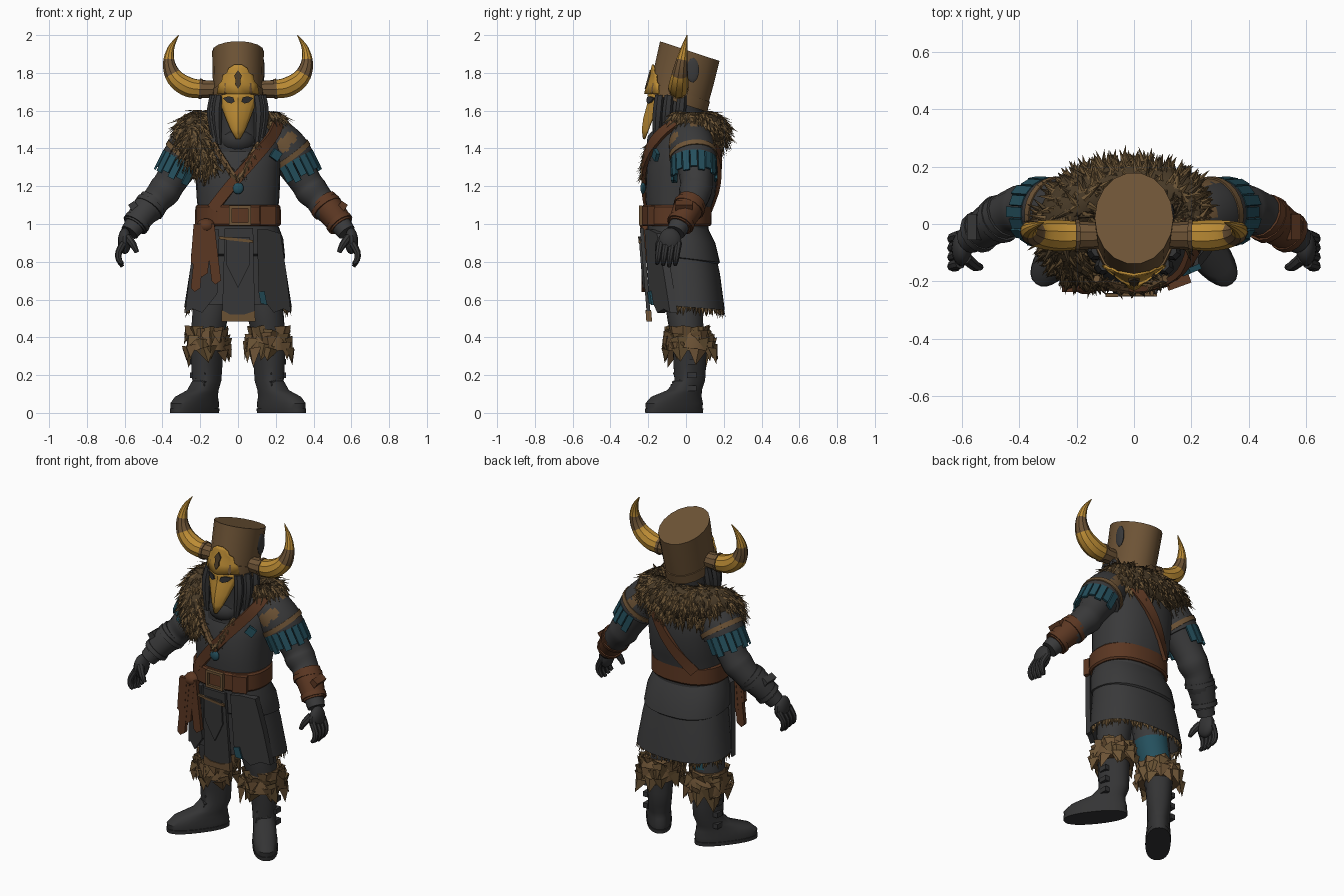
import bpy, bmesh, math, random
from mathutils import Vector, Matrix, Euler

random.seed(7)
cube = bpy.data.objects.get("Cube")
if cube:
    bpy.data.objects.remove(cube)


def material(name, *rgb):
    m = bpy.data.materials.new(name)
    m.use_nodes = True
    m.diffuse_color = (*rgb, 1)
    m.node_tree.nodes["Principled BSDF"].inputs["Base Color"].default_value = (*rgb, 1)
    return m


CLOTH = material("charcoal cloth", .042, .042, .043)
BOOT = material("black leather", .034, .034, .035)
HAT = material("hat brown", .155, .088, .037)
GOLD = material("gold", .5, .26, .035)
LEATHER = material("red brown leather", .105, .038, .016)
TEAL = material("teal cloth", .018, .08, .11)
FUR = material("light fur", .15, .09, .036)
FURDARK = material("dark fur", .065, .042, .02)


def build(name, verts, faces, mats, rule=None, smooth=True):
    me = bpy.data.meshes.new(name)
    me.from_pydata([tuple(v) for v in verts], [], faces)
    for m in mats if isinstance(mats, (list, tuple)) else [mats]:
        me.materials.append(m)
    for p in me.polygons:
        p.material_index = rule(p) if rule else 0
    bm = bmesh.new()
    bm.from_mesh(me)
    bmesh.ops.recalc_face_normals(bm, faces=bm.faces)
    bm.to_mesh(me)
    bm.free()
    ob = bpy.data.objects.new(name, me)
    bpy.context.collection.objects.link(ob)
    if smooth:
        bpy.ops.object.select_all(action='DESELECT')
        ob.select_set(True)
        bpy.context.view_layer.objects.active = ob
        bpy.ops.object.shade_smooth_by_angle(angle=math.radians(35))
    return ob


def skin(name, rings, mats, closed=True, cap=True, **kw):
    """Bridge equal rings of points."""
    n = len(rings[0])
    faces = [(i*n+j, i*n+(j+1) % n, (i+1)*n+(j+1) % n, (i+1)*n+j)
             for i in range(len(rings)-1) for j in range(n if closed else n-1)]
    if closed and cap:
        faces += [tuple(range(n)), tuple(range((len(rings)-1)*n, len(rings)*n))]
    return build(name, [v for r in rings for v in r], faces, mats, **kw)


def loft(name, rings, mats, cx=0, n=28, power=.85, tilt=0, turn=0, **kw):
    """Stack of level ovals: (z, centre y, half width, half depth)."""
    out, pivot = [], Vector((cx, .02, 0))
    for z, cy, rx, ry in rings:
        ring = []
        for k in range(n):
            c, s = math.cos(k*math.tau/n), math.sin(k*math.tau/n)
            x, y = (math.copysign(abs(q)**power, q) for q in (c, s))
            v = Vector((cx + x*rx, cy + y*ry, z - tilt*y*ry))
            ring.append(Matrix.Rotation(turn, 3, 'Z') @ (v - pivot) + pivot)
        out.append(ring)
    return skin(name, out, mats, **kw)


def spline(ctrl, steps):
    p = [Vector(c) for c in ctrl]
    out = []
    for i in range(len(p)-1):
        a, b, c, d = p[max(i-1, 0)], p[i], p[i+1], p[min(i+2, len(p)-1)]
        for k in range(steps):
            t = k/steps
            out.append(b + (c-a)*(t/2) + (a*2-b*5+c*4-d)*(t*t/2) + (b*3-a-c*3+d)*(t**3/2))
    return out + [p[-1]]


def tube(name, ctrl, mats, side=1, n=14, steps=4, **kw):
    """Sweep a circle along (x, y, z, radius) points."""
    pts = spline([(x*side, y, z, r) for x, y, z, r in ctrl], steps)
    u, rings = Vector((.1, 1, .05)), []
    for i, q in enumerate(pts):
        t = (pts[min(i+1, len(pts)-1)] - pts[max(i-1, 0)]).to_3d().normalized()
        u = (u - t*u.dot(t)).normalized()
        w = t.cross(u)
        rings.append([q.to_3d() + (u*math.cos(a) + w*math.sin(a))*q.w
                      for a in (k*math.tau/n for k in range(n))])
    return skin(name, rings, mats, **kw)


def tufts(name, base, length, width, per=2, out=.5, down=.7, mats=(FUR, FUR, FURDARK), keep=None):
    """Cover the faces of a base object with pointed locks."""
    verts, faces = [], []
    for p in base.data.polygons:
        if len(p.vertices) > 4 or (keep and not keep(p)):
            continue
        corners = [base.data.vertices[i].co for i in p.vertices]
        for _ in range(per):
            a, b = random.random(), random.random()
            c = corners[0].lerp(corners[1], a).lerp(corners[3].lerp(corners[2], a), b)
            d = p.normal*out + Vector((0, 0, -down)) + Vector([random.uniform(-.25, .25) for _ in 'xyz'])
            d.normalize()
            s = d.cross(p.normal).normalized()*width
            k = len(verts)
            verts += [c-s, c+s, c+p.normal*width*.7, c+d*length*random.uniform(.7, 1.2)]
            faces += [(k, k+2, k+3), (k+2, k+1, k+3), (k+1, k, k+3)]
    colours = [random.randrange(len(mats)) for _ in range(len(verts)//4)]
    return build(name, verts, faces, mats, rule=lambda p: colours[p.index//3], smooth=False)


def boxes(name, frames, mat):
    verts, faces = [], []
    quads = ((0, 1, 3, 2), (4, 6, 7, 5), (0, 4, 5, 1), (2, 3, 7, 6), (0, 2, 6, 4), (1, 5, 7, 3))
    for f in frames:
        k = len(verts)
        verts += [f @ Vector((x, y, z)) for x in (-.5, .5) for y in (-.5, .5) for z in (-.5, .5)]
        faces += [tuple(k+i for i in q) for q in quads]
    return build(name, verts, faces, mat, smooth=False)


def at(loc, size, rot=(0, 0, 0)):
    return Matrix.LocRotScale(Vector(loc), Euler(rot), Vector(size))


def ball(name, loc, size, mat):
    rings = [[Vector(loc) + Vector((math.cos(a)*math.sin(h)*size[0], math.sin(a)*math.sin(h)*size[1],
              math.cos(h)*size[2])) for a in (k*math.tau/14 for k in range(14))]
             for h in (math.pi*(.03+.94*i/8) for i in range(9))]
    return skin(name, rings, mat)


def plate(name, outline, y, depth, mat, lean=0, bend=0):
    """Upright flat shape from an (x, z) outline, leaning and wrapping backwards."""
    rings = [[(x, y+o+lean*z+bend*x*x, z) for x, z in outline] for o in (0, depth)]
    return skin(name, rings, mat, smooth=False)


def ribbon(name, ctrl, width, mat):
    pts, rings = spline(ctrl, 4), []
    for i, q in enumerate(pts):
        t = (pts[min(i+1, len(pts)-1)] - pts[max(i-1, 0)]).normalized()
        out = Vector((q.x*.7, q.y, max(0, q.z-1.45)*2)).normalized()
        s = t.cross(out).normalized()*width/2
        rings.append([q-s, q+s, q+s+out*.02, q-s+out*.02])
    return skin(name, rings, mat)


# Coat, hem and skirt
loft("coat_body", [(.95, -.04, .21, .16), (1.05, -.045, .21, .165), (1.15, -.03, .22, .185),
     (1.3, -.02, .225, .19), (1.42, 0, .235, .165), (1.5, .01, .19, .13), (1.57, 0, .1, .09)], CLOTH)
loft("coat_hem", [(1, -.045, .21, .16), (.92, -.025, .24, .18), (.82, -.012, .25, .192),
     (.81, -.01, .235, .18)], CLOTH, tilt=.12)
loft("skirt", [(.95, -.03, .22, .165), (.75, 0, .255, .18), (.56, .015, .285, .19),
             (.57, .015, .27, .175), (.75, 0, .2, .14)], CLOTH, n=40, tilt=.08)
lining = loft("skirt_lining", [(.59, .015, .272, .176), (.56, .015, .274, .178)], CLOTH, n=40, cap=False, tilt=.08)
tufts("skirt_fringe", lining, .05, .012, per=5, out=.05, down=1, keep=lambda p: p.center.y > -.04)

# Front tabard with trim, flap and small patches
plate("tabard", [(-.085, .49), (.09, .49), (.08, .98), (-.07, .98)], -.166, .02, CLOTH, -.08)
plate("tabard_trim", [(-.087, .485), (.092, .485), (.09, .54), (.03, .52), (-.04, .52), (-.087, .545)], -.171, .03, HAT, -.08)
plate("tabard_flap", [(0, .66), (.06, .78), (.06, .93), (-.06, .93), (-.06, .78)], -.176, .012, CLOTH, -.08)
plate("flap_trim", [(-.1, .92), (.08, .9), (.08, .915), (-.1, .935)], -.179, .012, HAT, -.08)
for s in (1, -1):
    plate("front_panel", [(s*.1, .97), (s*.16, .97), (s*.225, .95), (s*.255, .75), (s*.28, .53), (s*.24, .55),
          (s*.19, .53), (s*.11, .63)], -.178, .04, CLOTH, -.06, 1.6)
plate("teal_patch", [(.11, .64), (.14, .645), (.155, .57), (.12, .58)], -.185, .009, TEAL, -.06, 1.6)

# Belt, buckle, pouch and hanging straps
loft("belt", [(.99, -.05, .22, .178), (1, -.05, .228, .186), (1.09, -.05, .226, .184), (1.1, -.05, .218, .176)], LEATHER)
boxes("buckle", [at((x, -.24, 1.045), (.015, .02, .1)) for x in (-.04, .06)] +
      [at((.01, -.24, z), (.11, .02, .015)) for z in (1, 1.09)], HAT)
boxes("belt_pouch", [at((.15, -.19, 1.045), (.085, .06, .1), (0, 0, .35))], LEATHER)
for x, low, lean in ((-.16, .74, -.03), (-.19, .66, -.04), (-.15, .7, .03), (-.21, .8, -.02)):
    plate("hanging_strap", [(x-.025, 1), (x+.025, 1), (x+lean+.03, low), (x+lean, low-.02), (x+lean-.02, low)],
          -.225+x*.06, .025, LEATHER)
ball("hip_knot", (-.17, -.2, .99), (.05, .045, .04), LEATHER)

# Shoulder strap across front and back
ribbon("shoulder_strap", [(-.13, -.19, 1.08), (-.04, -.212, 1.2), (.06, -.21, 1.32), (.15, -.165, 1.43),
       (.2, -.08, 1.51), (.19, .02, 1.555), (.15, .12, 1.48), (.06, .165, 1.35), (-.03, .16, 1.22), (-.13, .105, 1.08)],
       .06, LEATHER)

# Limbs and their trimmings, on both sides
spots = [Vector(c) for c in ((.24, -.08, 1.42), (.275, -.05, 1.45), (.25, .04, 1.51), (.23, .14, 1.45), (.27, .13, 1.4))]
for s in (1, -1):
    side = "left" if s > 0 else "right"
    patched = lambda p: int(s < 0 and p.center.y > -.02 and p.center.x > -.17 and .46 < p.center.z < .62)
    tube(side + "_trouser_leg", [(.11, 0, .85, .1), (.135, -.01, .6, .1), (.16, .005, .42, .088), (.165, .02, .28, .07)],
         (CLOTH, TEAL), s, rule=patched)
    cuff = loft(side + "_cuff", [(.455, .01, .085, .09), (.43, .015, .092, .1), (.38, .02, .105, .115), (.33, .02, .108, .118)],
                HAT, cx=s*.165, n=12)
    tufts(side + "_cuff_scales", cuff, .09, .05, per=1, out=.22, down=1, mats=(HAT, FUR))
    loft(side + "_boot", [(.02, -.085, .068, .178), (.05, -.085, .07, .182), (.085, -.07, .065, .158), (.12, -.015, .064, .1),
         (.17, .02, .066, .084), (.25, .02, .072, .088), (.38, .02, .08, .09)], BOOT, cx=s*.165, turn=s*.66)
    loft(side + "_sole", [(0, -.085, .07, .182), (.022, -.085, .072, .184)], BOOT, cx=s*.165, turn=s*.66)
    boxes(side + "_boot_laces", [at((s*.2, -.055+.006*k, .14+.03*k), (.07, .015, .009), (0, s*.25*(-1)**k, s*.62))
          for k in range(6)], CLOTH)
    boxes(side + "_boot_buckles", [at((s*.24, .03, z), (.03, .05, .03)) for z in (.13, .2, .27)], BOOT)

    # Sleeve, shoulder pad, trim and fringe
    tube(side + "_sleeve", [(.17, .02, 1.44, .11), (.28, .045, 1.34, .1), (.36, .055, 1.22, .085), (.39, .05, 1.175, .088),
         (.43, .04, 1.13, .077), (.46, .02, 1.09, .077), (.51, -.01, 1.04, .064), (.575, -.055, .955, .05)], CLOTH, s, steps=3)
    painted = lambda p: int(s > 0 and any((p.center - c).length < .038 for c in spots))
    tube(side + "_shoulder_pad", [(.14, .02, 1.46, .095), (.2, .025, 1.44, .115), (.255, .035, 1.385, .122), (.29, .04, 1.33, .12)],
         (CLOTH, HAT), s, n=40, steps=8, rule=painted)
    tube(side + "_pad_trim", [(.264, .037, 1.372, .128), (.28, .04, 1.35, .127)], HAT, s, n=24, steps=1)
    d = Vector((s*.45, .03, -.89)).normalized()
    u = d.cross(Vector((0, 1, 0))).normalized()
    strips = []
    for k in range(18):
        a = k*math.tau/18
        r = u*math.cos(a) + d.cross(u)*math.sin(a)
        if r.x*s > -.45:
            rot = Matrix((d.cross(r), d, r)).transposed().to_quaternion()
            size = .095 + .02*(k % 2)
            strips.append(Matrix.LocRotScale(Vector((s*.29, .04, 1.33)) + r*.116 + d*size*.4, rot, Vector((.036, size, .012))))
    boxes(side + "_teal_fringe", strips, TEAL)

    # Bracer and glove
    hide = LEATHER if s > 0 else CLOTH
    tube(side + "_bracer", [(.45, .03, 1.115, .08), (.49, .005, 1.07, .077), (.55, -.035, .99, .064)], hide, s)
    for x, y, z, r in ((.46, .022, 1.1, .086), (.53, -.022, 1.015, .074)):
        tube(side + "_bracer_band", [(x, y, z, r), (x+.014, y-.01, z-.019, r)], hide, s, steps=1)
    boxes(side + "_bracer_plate", [at((s*.54, -.01, 1.075), (.04, .09, .09), (0, s*.6, 0))], hide)
    ball(side + "_palm", (s*.6, -.085, .91), (.036, .062, .07), BOOT)
    for k in range(4):
        y = -.04 - .032*k
        tube(side + "_finger", [(.605, y, .9, .02), (.632, y-.008, .85, .018), (.63, y-.014, .81, .016),
             (.612, y-.018, .775+.008*abs(k-1), .01)], BOOT, s, n=8, steps=2)
    tube(side + "_thumb", [(.585, -.12, .93, .022), (.555, -.145, .89, .019), (.535, -.15, .85, .012)], BOOT, s, n=8, steps=2)

    # Horn with bands, and hair braids
    horn = [(.1, -.04, 1.715, .045), (.2, -.04, 1.715, .05), (.27, -.04, 1.728, .054), (.335, -.035, 1.775, .047),
            (.365, -.025, 1.85, .033), (.355, -.01, 1.93, .018), (.315, .005, 2, .002)]
    band = lambda p: int(p.index//10 < 4 or 13 <= p.index//10 < 17)
    tube(side + "_horn", horn, (GOLD, HAT), s, n=10, rule=band)
    tube(side + "_horn_socket", [(.19, -.04, 1.715, .055), (.205, -.04, 1.716, .056)], HAT, s, n=10, steps=1)
    for x, y, low in ((.1, -.14, 1.42), (.125, -.09, 1.45), (.125, -.02, 1.5)):
        tube(side + "_braid", [(x, y, 1.68, .025), (x+.012, y-.01, 1.58, .028), (x, y-.02, low, .014)], BOOT, s, n=7)

# Head, hood and scarf
loft("hood", [(1.38, -.06, .14, .13), (1.46, -.05, .13, .13), (1.56, -.045, .12, .13), (1.68, -.04, .122, .135)], BOOT)
ball("scarf", (0, -.12, 1.44), (.1, .09, .07), BOOT)

# Tall leaning hat
loft("hat", [(1.65, -.045, .13, .155), (1.78, -.012, .134, .158), (1.915, .02, .137, .16)], HAT, n=18, power=1, tilt=.33)
loft("hat_band", [(1.645, -.046, .137, .16), (1.7, -.033, .138, .162)], HAT, n=18, power=1, tilt=.33)
ball("hat_patch", (.132, .035, 1.815), (.009, .035, .065), CLOTH)


# Gold beaked mask and crest: rows of (z, half width, ridge y, edge setback)
def mask(name, rows):
    cols = (-1, -.75, -.4, 0, .4, .75, 1)
    ob = skin(name, [[(f*w, y + back*abs(f)**1.4, z) for f in cols] for z, w, y, back in rows], GOLD, closed=False)
    ob.modifiers.new("thickness", 'SOLIDIFY').thickness = .008


mask("beak_mask", [(1.71, .105, -.2, .06), (1.66, .103, -.192, .06), (1.625, .085, -.2, .05), (1.56, .06, -.218, .045),
     (1.5, .034, -.226, .03), (1.45, .005, -.22, .005)])
mask("brow_crest", [(1.845, .018, -.18, .003), (1.825, .05, -.185, .014), (1.8, .06, -.19, .02), (1.79, .08, -.193, .035),
     (1.755, .088, -.203, .045), (1.74, .104, -.208, .06), (1.69, .112, -.222, .075)])
for s in (1, -1):
    plate("eye_slot", [(s*.018, 1.648), (s*.035, 1.638), (s*.06, 1.645), (s*.08, 1.666), (s*.05, 1.676), (s*.025, 1.67)],
          -.211, .009, BOOT, 0, 6)
plate("crest_inset", [(0, 1.715), (.016, 1.74), (.012, 1.76), (.02, 1.785), (0, 1.815), (-.02, 1.785), (-.012, 1.76),
      (-.016, 1.74)], -.682, .009, FURDARK, .27)

# Fur collar, heavier over the right shoulder
collar = tube("fur_collar", [(-.13, -.185, 1.28, .03), (-.2, -.13, 1.36, .08), (-.235, -.03, 1.46, .1), (-.21, .06, 1.5, .1),
              (-.1, .11, 1.49, .1), (.03, .12, 1.49, .1), (.16, .085, 1.505, .09), (.2, .02, 1.535, .055),
              (.15, -.06, 1.56, .035)], FURDARK, n=12)
tufts("collar_locks", collar, .065, .011, per=5)

# Necklace and pendant
chain = tube("necklace", [(-.13, -.19, 1.43, .014), (-.08, -.215, 1.34, .018), (0, -.225, 1.24, .018),
             (.06, -.215, 1.34, .018), (.11, -.19, 1.43, .014)], HAT, n=6)
tufts("necklace_locks", chain, .035, .006, per=1)
ball("pendant", (0, -.228, 1.19), (.03, .014, .032), TEAL)
boxes("strap_charm", [at((.2, -.16, 1.365), (.05, .02, .05), (0, .6, .4))], TEAL)
